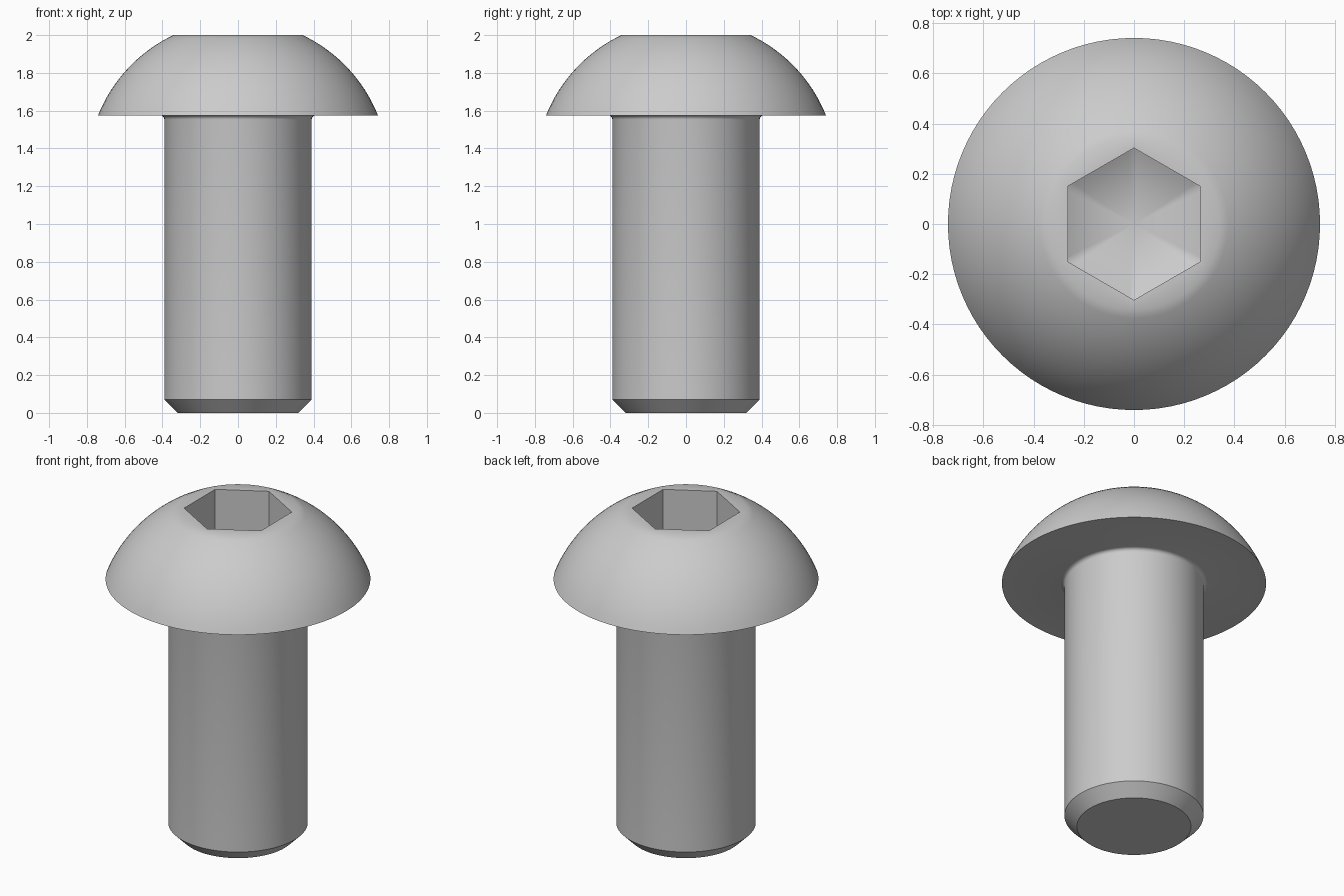
import bpy, bmesh, math

cube = bpy.data.objects.get("Cube")
if cube:
    bpy.data.objects.remove(cube, do_unlink=True)

SEGMENTS = 96            # multiple of 6, so socket corners land on vertices
APOTHEM = 0.262          # half the socket's width across flats

steel = bpy.data.materials.new("grey steel")
steel.use_nodes = True
colour = (0.6, 0.6, 0.6, 1.0)
steel.diffuse_color = colour
steel.node_tree.nodes["Principled BSDF"].inputs["Base Color"].default_value = colour


def round_radius(r):
    return lambda a: r


def hex_radius(a):
    """Radius of a hexagon with corners on the y axis."""
    offset = (a + math.pi / 6) % (math.pi / 3) - math.pi / 6
    return APOTHEM / math.cos(offset)


def arc(cx, cz, r, start, end, steps):
    """Profile points (radius, height) along an arc."""
    return [(cx + r * math.cos(start + (end - start) * i / steps),
             cz + r * math.sin(start + (end - start) * i / steps))
            for i in range(steps + 1)]


# Shank with chamfered tip, then a small fillet under the head
profile = [(0.32, 0.0), (0.39, 0.07)]
profile += arc(0.412, 1.553, 0.022, math.pi, math.pi / 2, 4)

# Domed head from rim to flat top
centre, radius = 1.279, 0.798
profile += arc(0, centre, radius, math.atan2(1.575 - centre, 0.741),
               math.atan2(2 - centre, 0.342), 16)

# Round rings, followed by the hexagonal rings of the socket wall
rings = [(round_radius(r), z) for r, z in profile]
rings += [(hex_radius, 2.0), (hex_radius, 1.73)]

bm = bmesh.new()
loops = []
for radius_at, z in rings:
    loop = []
    for i in range(SEGMENTS):
        a = 2 * math.pi * i / SEGMENTS
        r = radius_at(a)
        loop.append(bm.verts.new((r * math.cos(a), r * math.sin(a), z)))
    loops.append(loop)

for low, high in zip(loops, loops[1:]):
    for i in range(SEGMENTS):
        j = (i + 1) % SEGMENTS
        bm.faces.new((low[i], low[j], high[j], high[i]))

# Flat tip and conical socket floor
bm.faces.new(list(reversed(loops[0])))
floor = bm.verts.new((0, 0, 1.58))
for i in range(SEGMENTS):
    bm.faces.new((loops[-1][i], loops[-1][(i + 1) % SEGMENTS], floor))

bmesh.ops.recalc_face_normals(bm, faces=bm.faces[:])
mesh = bpy.data.meshes.new("button_head_screw")
bm.to_mesh(mesh)
bm.free()
mesh.materials.append(steel)

screw = bpy.data.objects.new("button_head_screw", mesh)
bpy.context.collection.objects.link(screw)
bpy.ops.object.select_all(action="DESELECT")
screw.select_set(True)
bpy.context.view_layer.objects.active = screw
bpy.ops.object.shade_smooth_by_angle(angle=math.radians(30))
